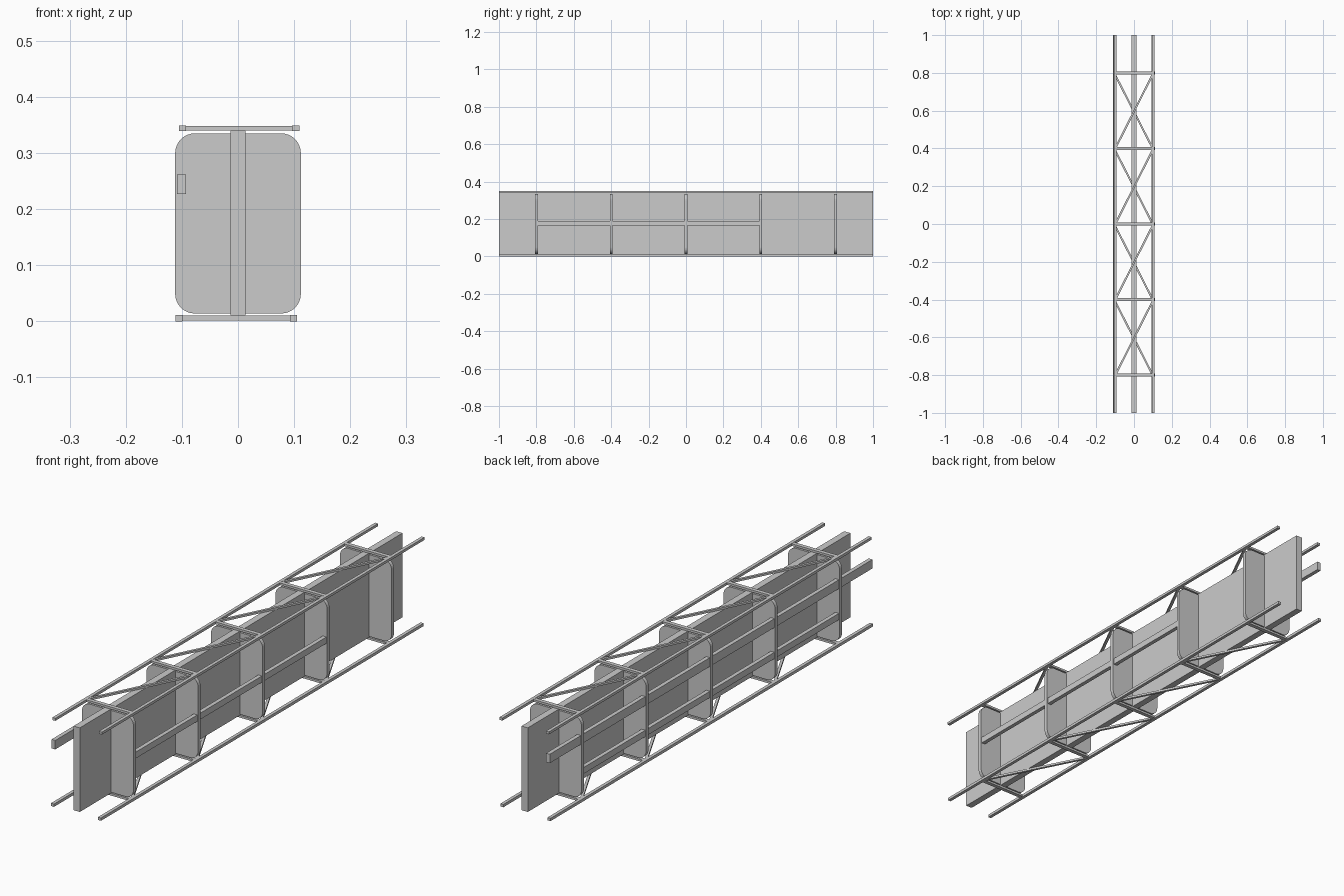
import bpy, bmesh, math
from mathutils import Vector

if "Cube" in bpy.data.objects:
    bpy.data.objects.remove(bpy.data.objects["Cube"])


def box(name, x, y, z):
    """Box from (min, max) pairs."""
    bm = bmesh.new()
    bmesh.ops.create_cube(bm, size=1)
    for v in bm.verts:
        v.co = Vector([a[0] + (c + 0.5) * (a[1] - a[0]) for c, a in zip(v.co, (x, y, z))])
    return finish(name, bm)


def finish(name, bm):
    mesh = bpy.data.meshes.new(name)
    bm.to_mesh(mesh)
    bm.free()
    ob = bpy.data.objects.new(name, mesh)
    bpy.context.collection.objects.link(ob)
    return ob


def diagonal(name, p, q, width, height):
    """Flat bar between two points at one height."""
    d = q - p
    ob = box(name, (-d.length / 2, d.length / 2), (-width / 2, width / 2), (-height / 2, height / 2))
    ob.location = (p + q) / 2
    ob.rotation_euler.z = math.atan2(d.y, d.x)
    return ob


def rounded_plate(name, w, z0, z1, r, y, t, segs=8):
    """Upright plate with rounded corners."""
    bm = bmesh.new()
    verts = []
    corners = ((w - r, z1 - r), (r - w, z1 - r), (r - w, z0 + r), (w - r, z0 + r))
    for i, (cx, cz) in enumerate(corners):
        for k in range(segs + 1):
            a = math.pi / 2 * (i + k / segs)
            verts.append(bm.verts.new((cx + r * math.cos(a), y - t / 2, cz + r * math.sin(a))))
    face = bm.faces.new(verts)
    ext = bmesh.ops.extrude_face_region(bm, geom=[face])
    bmesh.ops.translate(bm, vec=(0, t, 0), verts=[g for g in ext["geom"] if isinstance(g, bmesh.types.BMVert)])
    bmesh.ops.recalc_face_normals(bm, faces=bm.faces)
    return finish(name, bm)


stations = [-0.8, -0.4, 0.0, 0.4, 0.8]

# Central spine
box("spine_plate", (-0.0135, 0.0135), (-1, 1), (0.01, 0.34))

# Bulkheads
for i, y in enumerate(stations):
    rounded_plate(f"bulkhead_{i + 1}", 0.112, 0.014, 0.335, 0.035, y, 0.015)

# Upper and lower lattices: rails, cross bars, diagonals
for level, z0, z1, xl, xr, s in (("lower", 0.0, 0.011, -0.105, 0.099, -1),
                                 ("upper", 0.339, 0.349, -0.099, 0.103, 1)):
    zc = (z0 + z1) / 2
    for side, x in (("left", xl), ("right", xr)):
        box(f"{level}_rail_{side}", (x - 0.0065, x + 0.0065), (-1, 1), (z0, z1))
    for i, y in enumerate(stations):
        box(f"{level}_cross_bar_{i + 1}", (xl, xr), (y - 0.008, y + 0.008), (zc - 0.004, zc + 0.0045))
    for i, (ya, yb) in enumerate(zip(stations, stations[1:])):
        a, b = (xl, xr) if s > 0 else (xr, xl)
        diagonal(f"{level}_diagonal_{i + 1}", Vector((a, ya, zc)), Vector((b, yb, zc)), 0.01, 0.008)

# Side stringers
box("left_long_stringer", (-0.109, -0.093), (-1, 1), (0.227, 0.262))
box("left_low_stringer", (-0.109, -0.093), (-0.8, 0.8), (0.105, 0.13))
box("right_stringer", (0.093, 0.109), (-0.8, 0.4), (0.165, 0.19))
